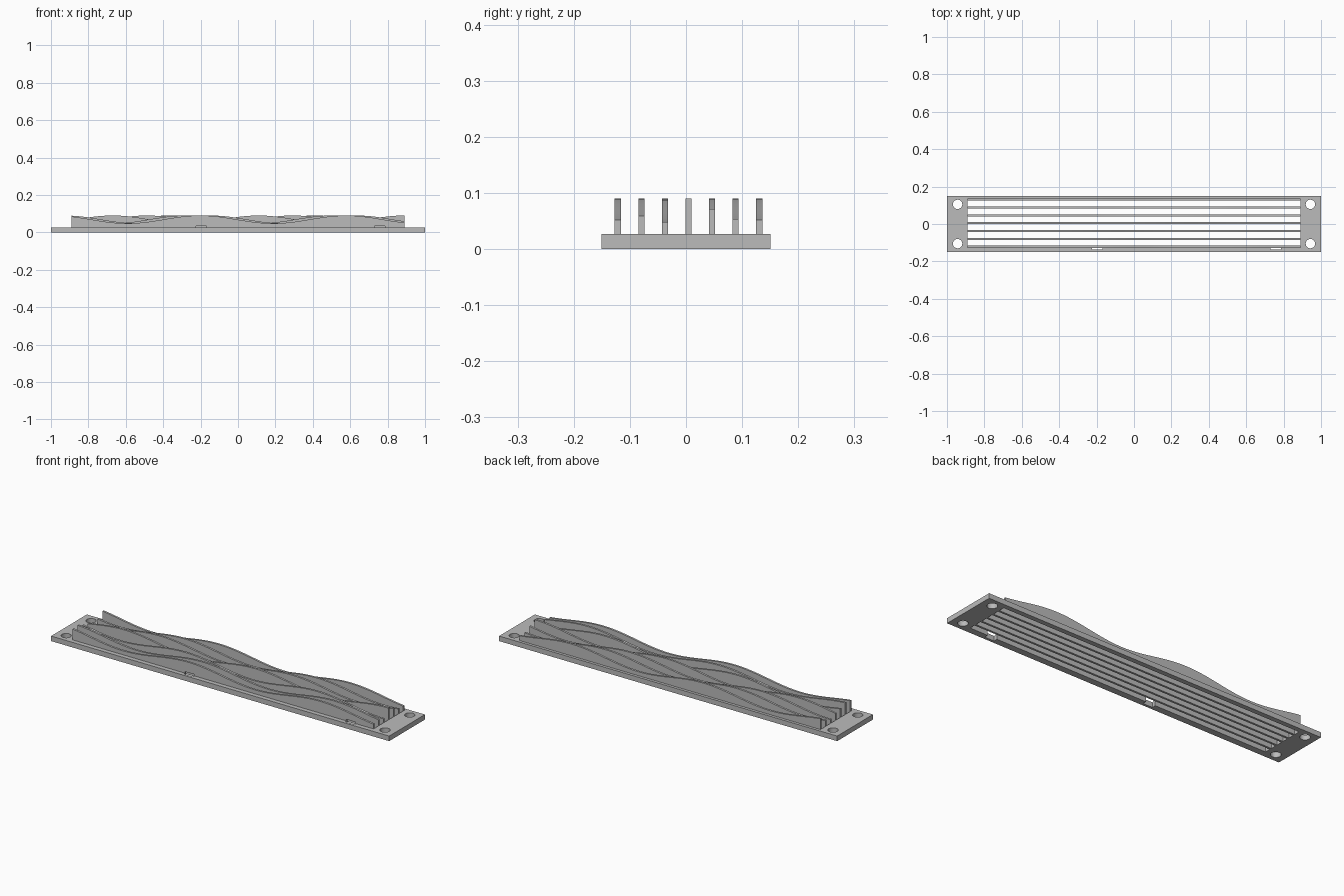
import bpy, bmesh, math

if "Cube" in bpy.data.objects:
    bpy.data.objects.remove(bpy.data.objects["Cube"], do_unlink=True)

grey = bpy.data.materials.new("plain grey")
grey.use_nodes = True
grey.diffuse_color = (0.5, 0.5, 0.5, 1)
grey.node_tree.nodes["Principled BSDF"].inputs["Base Color"].default_value = (0.5, 0.5, 0.5, 1)

PLATE_TOP = 0.027
HALF_LEN = 0.89
FIN_T = 0.011
PITCH = 0.042
FIN_MID = 0.0045
OUTER = 3 * PITCH + FIN_T / 2


def finish(bm, name):
    bmesh.ops.recalc_face_normals(bm, faces=bm.faces)
    mesh = bpy.data.meshes.new(name)
    bm.to_mesh(mesh)
    bm.free()
    mesh.materials.append(grey)
    obj = bpy.data.objects.new(name, mesh)
    bpy.context.collection.objects.link(obj)
    return obj


def box(name, x0, x1, y0, y1, z0, z1):
    bm = bmesh.new()
    bmesh.ops.create_cube(bm, size=1)
    for v in bm.verts:
        v.co = ((x0 + x1) / 2 + v.co.x * (x1 - x0),
                (y0 + y1) / 2 + v.co.y * (y1 - y0),
                (z0 + z1) / 2 + v.co.z * (z1 - z0))
    return finish(bm, name)


def cylinder(name, x, y, radius):
    bm = bmesh.new()
    bmesh.ops.create_cone(bm, cap_ends=True, segments=32, radius1=radius, radius2=radius, depth=0.2)
    bmesh.ops.translate(bm, verts=bm.verts, vec=(x, y, 0))
    return finish(bm, name)


def cut(target, cutter):
    mod = target.modifiers.new("cut", 'BOOLEAN')
    mod.operation = 'DIFFERENCE'
    mod.solver = 'EXACT'
    mod.object = cutter
    bpy.context.view_layer.objects.active = target
    bpy.ops.object.modifier_apply(modifier=mod.name)


def wavy_fin(name, y, phase):
    """Upright slat whose top edge follows a cosine; phase is taken at the +x end."""
    bm = bmesh.new()
    steps = 72
    outline = [(-HALF_LEN, 0), (HALF_LEN, 0)]
    for i in range(steps + 1):
        x = HALF_LEN - 2 * HALF_LEN * i / steps
        angle = math.radians(phase) + math.tau * (x - HALF_LEN) / 0.78
        outline.append((x, 0.069 + 0.021 * math.cos(angle)))
    face = bm.faces.new([bm.verts.new((x, y - FIN_T / 2, z)) for x, z in outline])
    new = bmesh.ops.extrude_face_region(bm, geom=[face])["geom"]
    bmesh.ops.translate(bm, vec=(0, FIN_T, 0),
                        verts=[g for g in new if isinstance(g, bmesh.types.BMVert)])
    return finish(bm, name)


# Base plate with a long window and four screw holes
plate = box("base_plate", -1, 1, -0.151, 0.151, 0, PLATE_TOP)
cutters = [box("window_cutter", -HALF_LEN, HALF_LEN, FIN_MID - OUTER, FIN_MID + OUTER, -0.1, 0.1)]
for sx in (-1, 1):
    for sy in (-1, 1):
        cutters.append(cylinder("screw_cutter", sx * 0.943, sy * 0.105, 0.025))

# Low notches through the plate rim and the foot of the front fin
notches = [box("notch_cutter", x - 0.028, x + 0.028, -0.137, -0.088, -0.1, 0.035)
           for x in (-0.197, 0.757)]
for c in cutters + notches:
    cut(plate, c)

# Seven wavy fins bridging the window, front to back
phases = (144, 119, 180, 0, 276, 221, 144)
for i, phase in enumerate(phases):
    fin = wavy_fin("wavy_fin_%d" % (i + 1), FIN_MID + (i - 3) * PITCH, phase)
    if i == 0:
        for c in notches:
            cut(fin, c)
    bpy.ops.object.select_all(action='DESELECT')
    fin.select_set(True)
    bpy.context.view_layer.objects.active = fin
    bpy.ops.object.shade_smooth_by_angle(angle=math.radians(30))

for c in cutters + notches:
    bpy.data.objects.remove(c, do_unlink=True)
